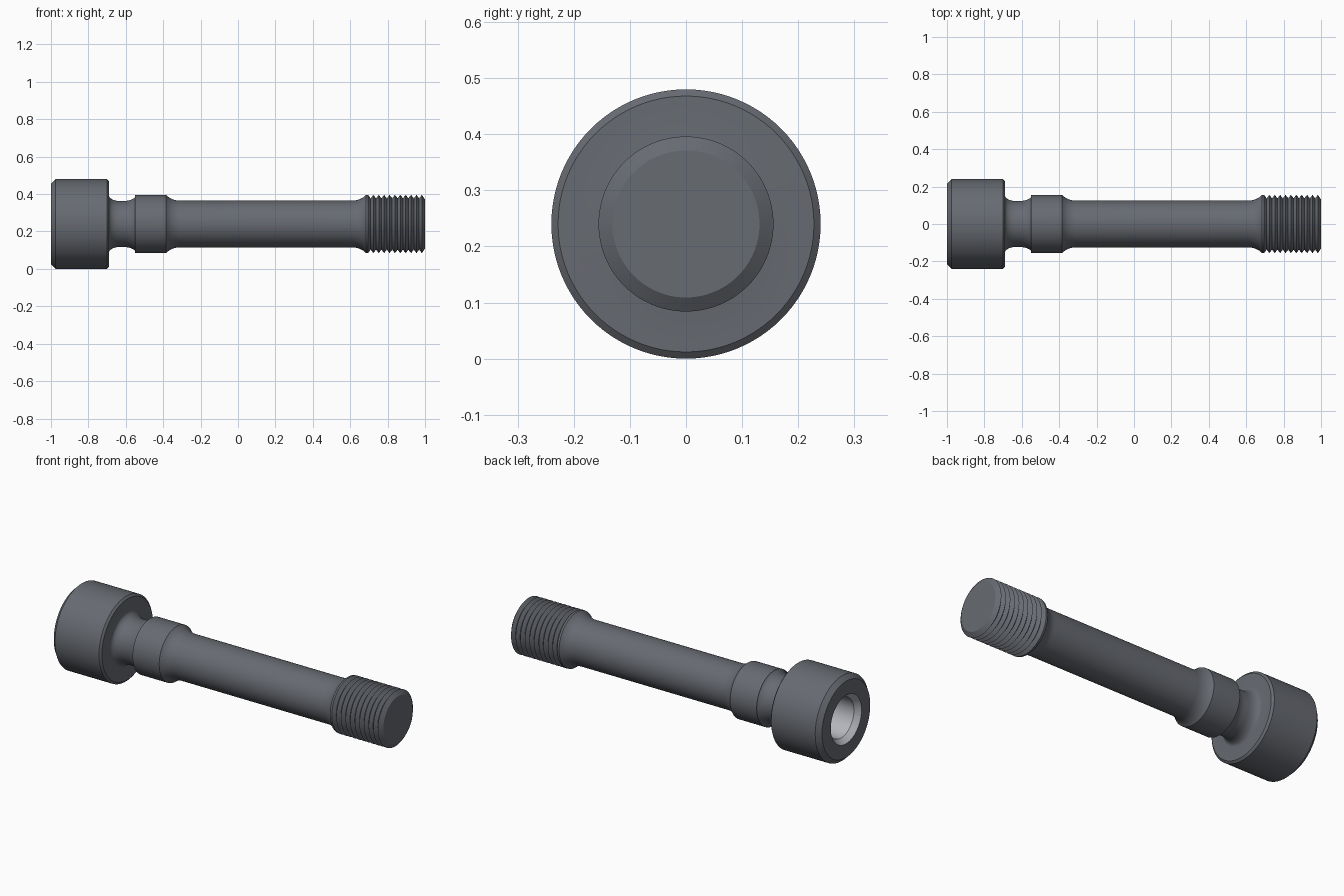
import bpy, bmesh
from math import sin, cos, pi, radians

if "Cube" in bpy.data.objects:
    bpy.data.objects.remove(bpy.data.objects["Cube"])

AXIS_Z = 0.24
SIDES = 96


def material(name, color):
    mat = bpy.data.materials.new(name)
    mat.diffuse_color = (*color, 1)
    mat.use_nodes = True
    mat.node_tree.nodes["Principled BSDF"].inputs["Base Color"].default_value = mat.diffuse_color
    return mat


def arc(cx, cr, rx, rr, a0, a1, n=8):
    """Elliptical fillet points (x, radius) between two angles in degrees."""
    return [(cx + rx * cos(radians(a0 + (a1 - a0) * i / n)),
             cr + rr * sin(radians(a0 + (a1 - a0) * i / n))) for i in range(n + 1)]


def lathe(name, profile, materials, light_bands):
    """Revolve (x, radius) points around the bolt axis; radius 0 closes an end."""
    bm = bmesh.new()
    rings = []
    for x, r in profile:
        if r == 0:
            rings.append([bm.verts.new((x, 0, AXIS_Z))] * SIDES)
        else:
            rings.append([bm.verts.new((x, r * sin(2 * pi * i / SIDES),
                                        AXIS_Z + r * cos(2 * pi * i / SIDES)))
                          for i in range(SIDES)])
    for band, (a, b) in enumerate(zip(rings, rings[1:])):
        for i in range(SIDES):
            j = (i + 1) % SIDES
            face = bm.faces.new(list(dict.fromkeys((a[i], a[j], b[j], b[i]))))
            face.material_index = 1 if band < light_bands else 0
    bmesh.ops.recalc_face_normals(bm, faces=bm.faces)
    mesh = bpy.data.meshes.new(name)
    bm.to_mesh(mesh)
    bm.free()
    for mat in materials:
        mesh.materials.append(mat)
    obj = bpy.data.objects.new(name, mesh)
    bpy.context.collection.objects.link(obj)
    bpy.context.view_layer.objects.active = obj
    obj.select_set(True)
    bpy.ops.object.shade_smooth_by_angle(angle=radians(25))
    obj.select_set(False)
    return obj


# Countersunk round socket (3 light bands), then the chamfered head
profile = [(-0.82, 0), (-0.82, 0.112), (-0.97, 0.112), (-1.0, 0.137),
           (-1.0, 0.215), (-0.975, 0.24), (-0.70, 0.24), (-0.69, 0.228)]

# Waisted neck with concave fillets
profile += arc(-0.635, 0.155, 0.055, 0.032, 180, 270)
profile += arc(-0.61, 0.18, 0.08, 0.057, 270, 334)

# Collar, fillet down to the shaft
profile += [(-0.55, 0.155), (-0.39, 0.155)]
profile += arc(-0.31, 0.195, 0.09, 0.07, 215, 270)

# Long shaft, fillet up to the thread
profile += arc(0.61, 0.195, 0.09, 0.07, 270, 325)

# Thread ridges and the tapered tip
RIDGES, START, END = 11, 0.695, 0.983
pitch = (END - START) / (RIDGES - 1)
for i in range(RIDGES):
    x = START + i * pitch
    profile.append((x, 0.156))
    if i < RIDGES - 1:
        profile.append((x + pitch / 2, 0.137))
profile += [(1.0, 0.131), (1.0, 0)]

dark_steel = material("dark_steel", (0.135, 0.145, 0.165))
bright_steel = material("bright_steel", (0.46, 0.47, 0.51))
lathe("bolt", profile, [dark_steel, bright_steel], 3)
